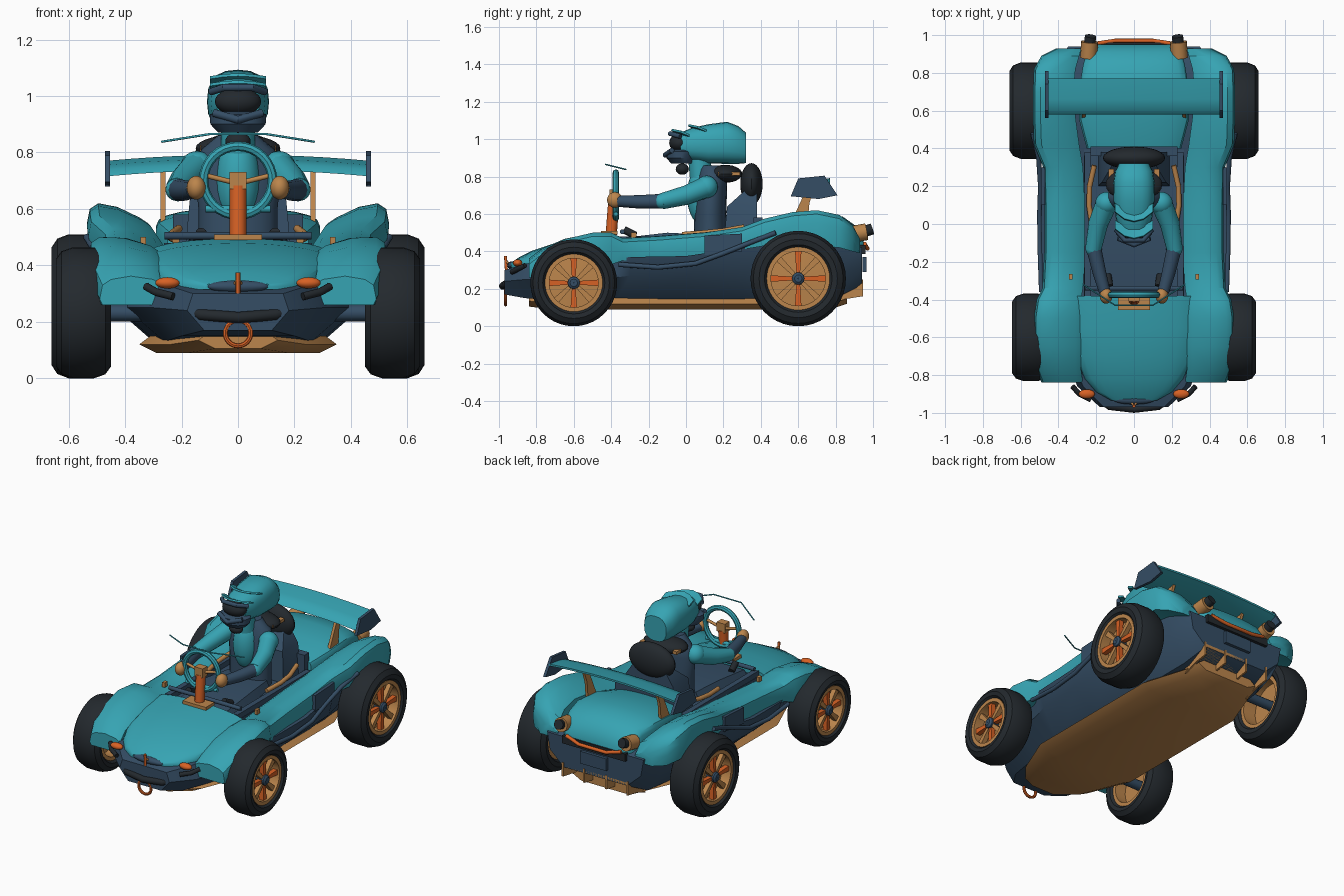
import bpy, bmesh, math
from mathutils import Vector

if "Cube" in bpy.data.objects:
    bpy.data.objects.remove(bpy.data.objects["Cube"])


def material(name, rgb):
    m = bpy.data.materials.new(name)
    m.diffuse_color = (*rgb, 1)
    m.use_nodes = True
    m.node_tree.nodes["Principled BSDF"].inputs["Base Color"].default_value = m.diffuse_color
    return m


TEAL = material("teal paint", (0.037, 0.37, 0.45))
NAVY = material("navy panel", (0.035, 0.075, 0.13))
DARK = material("dark rubber", (0.017, 0.022, 0.027))
ORANGE = material("orange metal", (0.68, 0.12, 0.018))
TAN = material("tan metal", (0.50, 0.235, 0.072))


def build(name, bm, mat, mirror=False):
    bmesh.ops.recalc_face_normals(bm, faces=bm.faces)
    for f in bm.faces:
        f.smooth = True
    for e in bm.edges:
        if len(e.link_faces) == 2 and e.calc_face_angle(0) > 0.6:
            e.smooth = False
    me = bpy.data.meshes.new(name)
    bm.to_mesh(me)
    bm.free()
    me.materials.append(mat)
    ob = bpy.data.objects.new(name, me)
    bpy.context.collection.objects.link(ob)
    if mirror:
        ob.modifiers.new("mirror", 'MIRROR').use_mirror_merge = False
    return ob


def loft(name, rings, mat, mirror=False, closed=False):
    bm = bmesh.new()
    vs = [[bm.verts.new(p) for p in r] for r in rings]
    n = len(vs[0])
    pairs = list(zip(vs, vs[1:])) + ([(vs[-1], vs[0])] if closed else [])
    for a, b in pairs:
        for i in range(n):
            j = (i + 1) % n
            bm.faces.new((a[i], a[j], b[j], b[i]))
    if not closed:
        bm.faces.new(vs[0])
        bm.faces.new(vs[-1])
    return build(name, bm, mat, mirror)


def tube(name, pts, r, mat, mirror=False, n=12):
    pts = [Vector(p) for p in pts]
    rad = r if isinstance(r, (list, tuple)) else [r] * len(pts)
    rings = []
    for i, p in enumerate(pts):
        t = pts[min(i + 1, len(pts) - 1)] - pts[max(i - 1, 0)]
        q = t.to_track_quat('Z', 'Y')
        rings.append([p + q @ Vector((rad[i] * math.cos(k * math.tau / n),
                                      rad[i] * math.sin(k * math.tau / n), 0)) for k in range(n)])
    return loft(name, rings, mat, mirror)


def box(name, c, s, mat, mirror=False):
    x, y, z = c
    a, b, h = (v / 2 for v in s)
    return loft(name, [[(x - a, y - b, w), (x + a, y - b, w), (x + a, y + b, w), (x - a, y + b, w)]
                       for w in (z - h, z + h)], mat, mirror)


def ball(name, c, s, mat, mirror=False):
    bm = bmesh.new()
    bmesh.ops.create_uvsphere(bm, u_segments=24, v_segments=14, radius=1)
    for v in bm.verts:
        v.co = Vector([c[i] + v.co[i] * s[i] for i in range(3)])
    return build(name, bm, mat, mirror)


def lathe_x(name, prof, y, z, mat, n=40):
    # closed (x, radius) profile spun about an axle
    rings = [[(x, y + r * math.cos(k * math.tau / n), z + r * math.sin(k * math.tau / n))
              for x, r in prof] for k in range(n)]
    return loft(name, rings, mat, True, True)


def ring_y(name, c, R, r, mat, n=32):
    return loft(name, [[(c[0] + (R + r * math.cos(u)) * math.cos(a), c[1] + r * math.sin(u),
                         c[2] + (R + r * math.cos(u)) * math.sin(a))
                        for u in [j * math.tau / 8 for j in range(8)]]
                       for a in [i * math.tau / n for i in range(n)]], mat, closed=True)


def plate_x(name, x, t, yz, mat, mirror=True):
    return loft(name, [[(x + d, y, z) for y, z in yz] for d in (-t / 2, t / 2)], mat, mirror)


# Lower hull: y, bottom half width, bottom z, middle half width, middle z, top half width, top z
hull = [(-.97, .12, .17, .18, .24, .16, .30), (-.86, .20, .15, .30, .25, .27, .335),
        (-.6, .26, .13, .40, .25, .36, .36), (-.38, .28, .13, .43, .26, .45, .36),
        (-.3, .29, .13, .45, .27, .485, .37), (0, .30, .13, .46, .27, .492, .375),
        (.3, .30, .13, .45, .27, .485, .42), (.45, .30, .13, .42, .28, .43, .46),
        (.8, .28, .15, .39, .30, .41, .48), (.94, .23, .22, .33, .31, .35, .42)]
loft("lower_hull", [[(-a, y, b), (a, y, b), (c, y, d), (e, y, f), (-e, y, f), (-c, y, d)]
                    for y, a, b, c, d, e, f in hull], NAVY)

# Floor tray and rear diffuser
tray = [(-.84, .14, .135), (-.72, .24, .12), (-.45, .35, .12), (.5, .35, .12), (.8, .24, .13), (.86, .22, .15)]
loft("floor_tray", [[(-w + .06, y, z - .03), (w - .06, y, z - .03), (w, y, z), (w - .04, y, z + .03),
                     (-w + .04, y, z + .03), (-w, y, z)] for y, w, z in tray], TAN)
loft("diffuser_panel", [[(-.24, y, z), (.24, y, z), (.24, y, z + .02), (-.24, y, z + .02)]
                        for y, z in ((.76, .13), (.94, .22))], TAN)
for x in (.08, .235):
    plate_x("diffuser_fin", x, .012, [(.76, .11), (.85, .145), (.945, .16), (.945, .25), (.85, .23)], TAN)


def crown(y, w, ze, zc, drop=.05, n=12):
    top = [(-w * math.cos(math.pi * i / n), y, ze + (zc - ze) * math.sin(math.pi * i / n) ** .8)
           for i in range(n + 1)]
    return top + [(w, y, ze - drop), (-w, y, ze - drop)]


# Hood and rear deck
loft("hood", [crown(*s) for s in [(-.935, .12, .325, .34, .01), (-.89, .20, .33, .37, .015),
     (-.82, .26, .345, .405, .03), (-.7, .31, .375, .445), (-.55, .33, .405, .478), (-.38, .33, .43, .495)]], TEAL)
loft("rear_deck", [crown(*s) for s in [(.40, .25, .50, .55), (.55, .29, .53, .59), (.72, .29, .54, .605),
     (.84, .27, .52, .585), (.91, .25, .48, .535), (.95, .21, .44, .46, .02)]], TEAL)

# Fenders joined by side pods: y, inner x, outer x, bottom z, inner top z, outer top z
side = [(-.84, .27, .49, .26, .35, .35), (-.77, .28, .515, .27, .40, .405), (-.65, .28, .53, .30, .445, .465),
        (-.5, .28, .53, .33, .47, .50), (-.4, .28, .515, .33, .47, .50), (-.34, .27, .485, .35, .45, .47),
        (-.15, .26, .475, .36, .46, .48), (.1, .26, .475, .37, .48, .50), (.3, .27, .48, .41, .50, .53),
        (.42, .29, .53, .43, .53, .575), (.57, .31, .535, .43, .56, .61), (.7, .32, .535, .43, .57, .62),
        (.82, .31, .53, .42, .55, .595), (.89, .29, .49, .40, .52, .54), (.93, .28, .41, .39, .45, .46)]
loft("fender_and_side_pod", [[(a, y, zb), (b - .01, y, zb), (b, y, zo - .07), (b - .01, y, zo - .02),
      (b - .04, y, zo), ((a + b) / 2, y, (zi + zo) / 2 + .012), (a + .03, y, zi), (a, y, zi - .02)]
      for y, a, b, zb, zi, zo in side], TEAL, True)

# Side trim
tube("side_rail", [(.49, -.36, .33), (.497, -.15, .315), (.50, .05, .335), (.495, .2, .39),
                   (.505, .35, .45), (.535, .48, .50)], .013, NAVY, True)
plate_x("side_panel", .482, .02, [(.1, .38), (.3, .40), (.3, .495), (.1, .485)], NAVY)

# Wheels
for nm, y, R, xo in (("front", -.6, .232, .645), ("rear", .6, .255, .66)):
    xi, q = .45, R * .63
    lathe_x(nm + "_tire", [(xi + .03, q), (xi + .005, q + .02), (xi, R * .82), (xi + .02, R * .94), (xi + .06, R),
            (xo - .06, R), (xo - .02, R * .94), (xo, R * .82), (xo - .005, q + .02), (xo - .03, q)], y, R, DARK)
    lathe_x(nm + "_rim", [(xi + .02, q - .015), (xi + .02, q + .008), (xo - .015, q + .008),
                          (xo - .015, q - .015)], y, R, TAN)
    lathe_x(nm + "_rim_disc", [(xo - .10, .01), (xo - .10, q), (xo - .08, q), (xo - .07, .01)], y, R, TAN)
    lathe_x(nm + "_hub", [(xo - .1, .002), (xo - .1, .035), (xo - .02, .033), (xo - .01, .02), (xo - .01, .002)],
            y, R, NAVY, 12)
    tube(nm + "_axle", [(.3, y, R), (xo - .09, y, R)], .03, NAVY, True)
    for k in range(8):
        a = k * math.tau / 8 + math.pi / 2
        c, s = math.cos(a), math.sin(a)
        spoke = [(.03, -.010), (q, -.018), (q, .018), (.03, .010)]
        plate_x(nm + "_spoke", xo - .045, .03, [(y + r * c - t * s, R + r * s + t * c) for r, t in spoke],
                ORANGE if k % 2 == 0 else TAN)

# Rear wing
wing = [(.58, -.035), (.60, -.012), (.66, .005), (.77, .02), (.77, .008), (.67, -.03)]
loft("wing_blade", [[(x, y, .772 - .1 * x * x + z) for y, z in wing]
                    for x in [-.455 + .91 * i / 12 for i in range(13)]], TEAL)
plate_x("wing_end_plate", .462, .018, [(.56, .695), (.60, .79), (.74, .805), (.81, .70), (.71, .68)], NAVY)
plate_x("wing_stand", .265, .018, [(.56, .55), (.65, .55), (.66, .66), (.69, .745), (.65, .745), (.61, .66)], TAN)

# Cockpit interior
box("cockpit_floor", (0, 0, .41), (.53, .8, .07), NAVY)
loft("leg_cover", [[(-w, y, .43), (w, y, .43), (w - .03, y, z), (-w + .03, y, z)]
                   for y, w, z in ((-.36, .2, .47), (-.1, .2, .50), (.1, .17, .49))], NAVY)
box("cockpit_liner", (.245, .0, .455), (.035, .76, .05), NAVY, True)
box("bulkhead", (0, .385, .49), (.46, .05, .18), NAVY)
loft("seat_back", [[(-w, y, z), (w, y, z), (w, .38, z), (-w, .38, z)]
                   for z, w, y in ((.43, .19, .20), (.64, .17, .22), (.73, .11, .32))], NAVY)
tube("cockpit_trim", [(.22, -.02, .49), (.238, .1, .50), (.235, .2, .51), (.21, .31, .53)], .014, TAN, True)
tube("cross_bar", [(-.26, -.34, .505), (.26, -.34, .505)], .013, NAVY)
tube("side_lever", [(.13, -.33, .515), (.14, -.27, .485)], .02, DARK, True)
ball("headrest", (0, .35, .76), (.165, .06, .112), DARK)
ball("neck_pad", (0, .21, .815), (.15, .09, .048), DARK)
box("neck_strap", (.12, .23, .815), (.03, .12, .02), TAN, True)

# Steering
ring_y("steering_wheel", (0, -.375, .70), .122, .017, TEAL)
tube("lower_spoke", [(-.115, -.375, .60), (.115, -.375, .60)], .012, TEAL)
tube("wheel_spoke", [(0, -.375, .69), (.12, -.375, .72)], .009, TAN, True)
tube("steering_column", [(0, -.40, .49), (0, -.385, .68)], .03, ORANGE)
box("steering_hub", (0, -.385, .70), (.06, .05, .06), TAN)
box("column_base", (0, -.41, .50), (.17, .09, .02), TAN)
tube("windscreen_edge", [(-.27, -.32, .838), (-.1, -.43, .865), (.1, -.43, .865), (.27, -.32, .838)], .004, TEAL)

# Driver body and arms
def oval(cy, z, w, d, n=20):
    return [(w * math.cos(k * math.tau / n), cy + d * math.sin(k * math.tau / n), z) for k in range(n)]


loft("driver_torso", [oval(*s) for s in [(.13, .44, .14, .09), (.13, .60, .14, .085), (.135, .74, .155, .085),
                                         (.14, .81, .13, .075), (.13, .86, .07, .06)]], NAVY)
ball("driver_chest", (0, .09, .70), (.08, .085, .16), TEAL)
tube("driver_neck", [(0, .08, .80), (0, .07, .92)], .06, TEAL)
ball("collar_pod", (0, -.02, .84), (.045, .035, .03), DARK)
ball("shoulder", (.145, .11, .745), (.06, .06, .06), TEAL, True)
tube("upper_arm", [(.145, .11, .745), (.19, 0, .70), (.215, -.13, .668)], [.058, .052, .043], TEAL, True)
ball("elbow", (.215, -.13, .668), (.042, .042, .04), TEAL, True)
tube("forearm", [(.215, -.12, .668), (.185, -.25, .665), (.155, -.36, .668)], [.04, .036, .03], NAVY, True)
ball("glove", (.148, -.38, .675), (.034, .042, .042), TAN, True)

# Helmet
helmet = [(-.03, .075, .90, 1.035), (.03, .096, .885, 1.06), (.12, .108, .87, 1.08), (.22, .11, .868, 1.093),
          (.28, .10, .868, 1.07), (.32, .08, .872, 1.035)]
loft("helmet", [[(w * math.copysign(abs(math.cos(a)) ** .8, math.cos(a)), y,
                  (lo + hi) / 2 + (hi - lo) / 2 * math.copysign(abs(math.sin(a)) ** .8, math.sin(a)))
                 for a in [k * math.tau / 20 for k in range(20)]] for y, w, lo, hi in helmet], TEAL)
ball("helmet_visor", (0, -.035, .98), (.082, .055, .048), DARK)
loft("helmet_chin", [oval(*s) for s in [(-.02, .87, .07, .06), (-.03, .90, .098, .075), (-.03, .935, .10, .075),
                                        (-.02, .945, .07, .05)]], NAVY)
tube("chin_vent", [(-.085, -.075, .94), (0, -.11, .915), (.085, -.075, .94)], .014, NAVY)
tube("visor_brow", [(-.095, -.03, 1.015), (-.05, -.085, 1.03), (.05, -.085, 1.03), (.095, -.03, 1.015)], .013, NAVY)
for y, z in ((-.08, 1.045), (.01, 1.07)):
    loft("helmet_peak", [[(x, y + x * x * 5, z - x * x), (x, y + .06 + x * x * 4, z - .03), (x, y + .06 + x * x * 4, z - .02),
                          (x, y + .005 + x * x * 5, z + .01 - x * x)] for x in (-.1, -.05, 0, .05, .1)], TEAL)

# Nose details
tube("front_bumper", [(-.19, -.92, .245), (-.13, -.965, .225), (0, -.98, .215), (.13, -.965, .225),
                      (.19, -.92, .245)], .02, DARK)
tube("corner_bumper", [(.325, -.86, .325), (.29, -.90, .305), (.23, -.93, .29)], .014, DARK, True)
ball("front_lamp", (.25, -.90, .338), (.043, .025, .02), ORANGE, True)
ring_y("tow_ring", (0, -.965, .16), .045, .009, ORANGE)
tube("nose_ornament", [(0, -.96, .29), (0, -.965, .375)], .008, ORANGE)
tube("ornament_leg", [(0, -.965, .35), (.022, -.93, .32)], .006, TAN, True)
ball("nose_intake", (0, -.93, .325), (.11, .025, .022), NAVY)

# Tail details
tube("tail_pod", [(.24, .88, .49), (.235, .965, .505)], .045, TAN, True, 16)
tube("tail_pod_core", [(.235, .95, .505), (.23, .995, .52)], .03, DARK, True, 16)
tube("tail_strip", [(-.2, .955, .44), (-.1, .97, .415), (.1, .97, .415), (.2, .955, .44)], .011, ORANGE)
box("tail_grille", (0, .945, .41), (.46, .03, .05), DARK)
box("tail_plate", (0, .955, .33), (.19, .02, .08), NAVY)
box("mirror_peg", (.335, -.28, .485), (.02, .03, .03), TAN, True)
